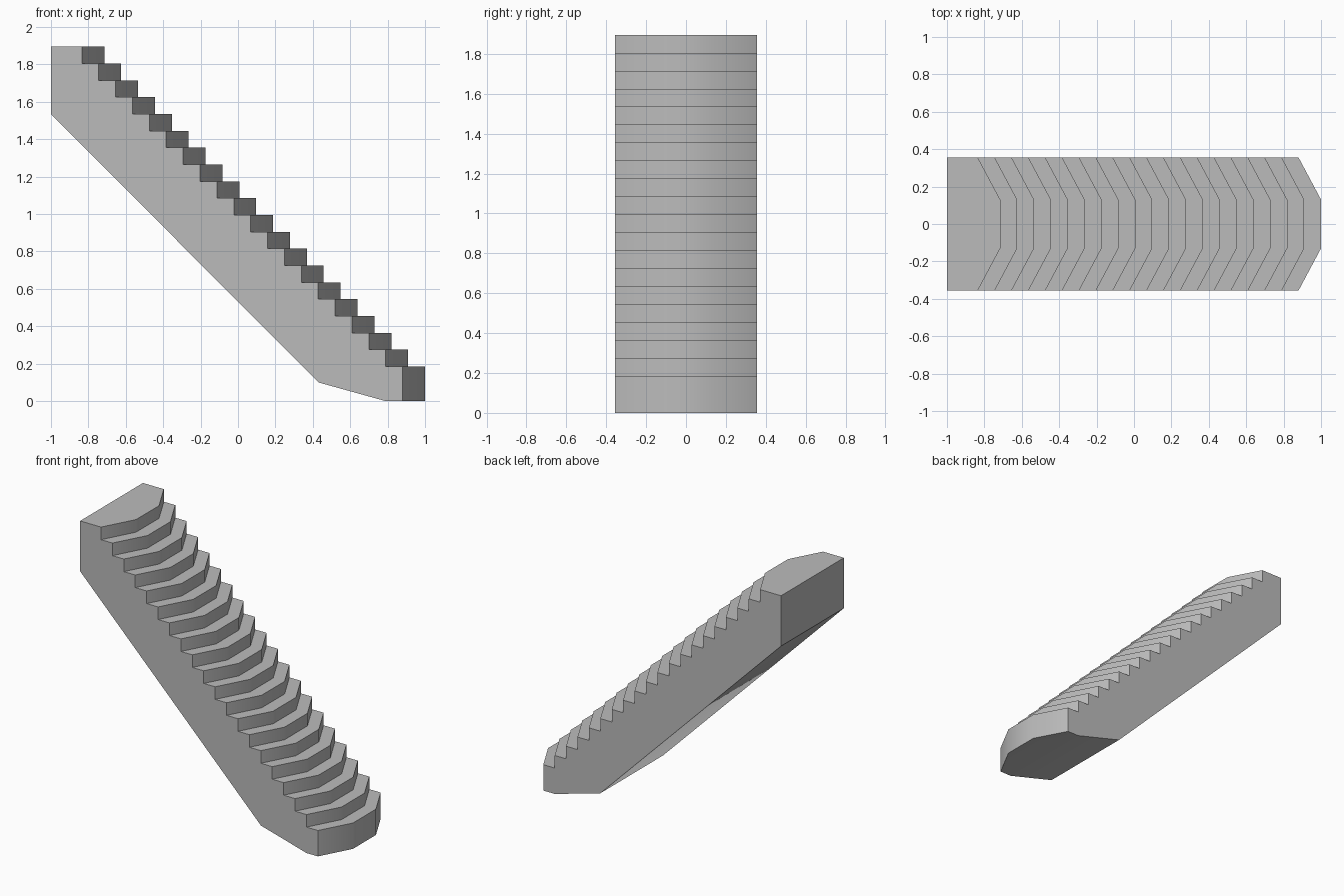
import bpy
import bmesh
import math

cube = bpy.data.objects.get("Cube")
if cube:
    bpy.data.objects.remove(cube, do_unlink=True)

STEPS = 20
HEIGHT = 1.895
RISE = 0.09          # height of one step
RUN = 1.715 / 19     # depth of one step
HALF_WIDTH = 0.355
FLAT_HALF = 0.13     # half width of the flat part of each nose
NOSE = 0.12          # how far each nose projects past its corners


def side_profile(setback):
    """Outline in x and z, with the step fronts moved back by setback."""
    points = [(-1, HEIGHT), (-1, 1.535), (0.43, 0.1), (0.79, 0)]
    for i in range(STEPS):
        x = 1 - i * RUN - setback
        top = HEIGHT - (STEPS - 1 - i) * RISE
        bottom = top - RISE if i else 0
        points += [(x, bottom), (x, top)]
    return points


# Staircase: loft the outline across the width, set back at both sides
bm = bmesh.new()
sections = [(-HALF_WIDTH, NOSE), (-FLAT_HALF, 0), (FLAT_HALF, 0), (HALF_WIDTH, NOSE)]
rings = [[bm.verts.new((x, y, z)) for x, z in side_profile(s)] for y, s in sections]
for a, b in zip(rings, rings[1:]):
    for i in range(len(a)):
        j = (i + 1) % len(a)
        bm.faces.new((a[i], a[j], b[j], b[i]))

# Flat side walls
bm.faces.new(rings[0])
bm.faces.new(rings[-1])
bmesh.ops.recalc_face_normals(bm, faces=bm.faces)

mesh = bpy.data.meshes.new("staircase")
bm.to_mesh(mesh)
bm.free()
stairs = bpy.data.objects.new("staircase", mesh)
bpy.context.collection.objects.link(stairs)

# Plain grey stone
grey = bpy.data.materials.new("grey stone")
grey.use_nodes = True
colour = (0.5, 0.5, 0.5, 1)
grey.diffuse_color = colour
grey.node_tree.nodes["Principled BSDF"].inputs["Base Color"].default_value = colour
mesh.materials.append(grey)

# Soft nose bends, crisp step edges
bpy.ops.object.select_all(action="DESELECT")
stairs.select_set(True)
bpy.context.view_layer.objects.active = stairs
bpy.ops.object.shade_smooth_by_angle(angle=math.radians(32))
